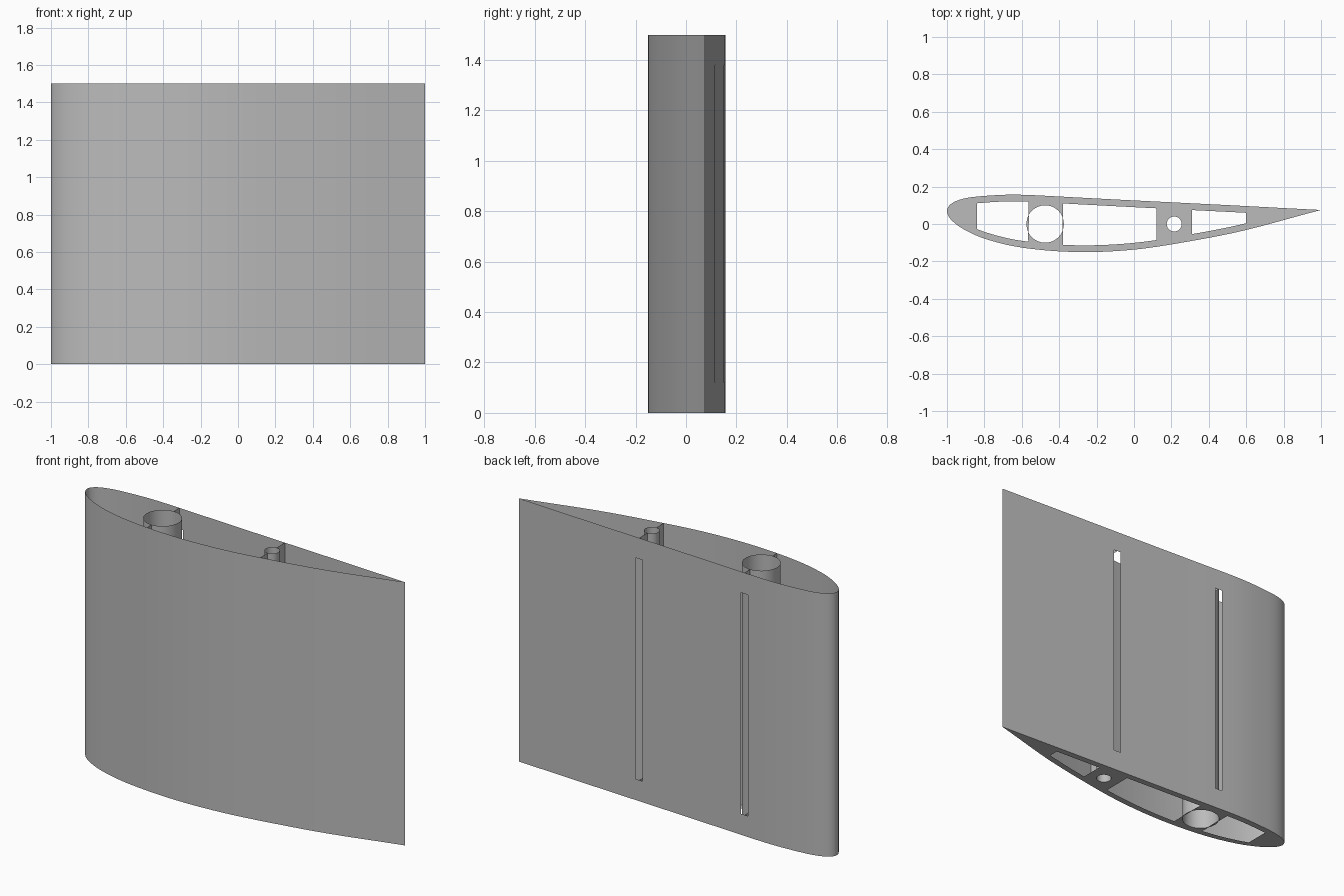
import bpy, bmesh, math

if "Cube" in bpy.data.objects:
    bpy.data.objects.remove(bpy.data.objects["Cube"])

HEIGHT = 1.5
SLOT_LOW, SLOT_HIGH, SLOT_HALF = 0.12, 1.38, 0.022
LEVELS = [0, SLOT_LOW, SLOT_HIGH, HEIGHT]
TUBES = {"main": (-0.475, 0.1), "rear": (0.215, 0.04)}   # x and radius
BAYS = [(-0.84, -0.565), (-0.38, 0.12), (0.31, 0.6)]     # openings in the rib
MARGIN = 0.036

BACK = [(-1, .07), (-.97, .113), (-.9, .138), (-.8, .15), (-.65, .157),
        (-.475, .151), (0, .126), (.5, .101), (1, .075)]
FRONT = [(-1, .07), (-.97, .015), (-.9, -.034), (-.8, -.078), (-.6, -.126),
         (-.3, -.15), (0, -.137), (.3, -.092), (.6, -.032), (1, .075)]

grey = bpy.data.materials.new("light_grey")
grey.use_nodes = True
COLOUR = (0.5, 0.5, 0.5, 1)
grey.diffuse_color = COLOUR
grey.node_tree.nodes["Principled BSDF"].inputs["Base Color"].default_value = COLOUR


def height_at(points, x):
    """Smooth curve through the points, eased by a root so the nose is round."""
    s = math.sqrt(max(x + 1, 0))
    knots = [(math.sqrt(px + 1), py) for px, py in points]
    last = len(knots) - 1

    def slope(i):
        (a, ya), (b, yb) = knots[max(i - 1, 0)], knots[min(i + 1, last)]
        return (yb - ya) / (b - a)

    i = max(k for k in range(last) if knots[k][0] <= s + 1e-9)
    (a, ya), (b, yb) = knots[i], knots[i + 1]
    w = b - a
    t = (s - a) / w
    return ((2*t**3 - 3*t*t + 1) * ya + (t**3 - 2*t*t + t) * w * slope(i)
            + (3*t*t - 2*t**3) * yb + (t**3 - t*t) * w * slope(i + 1))


def back(x):
    return height_at(BACK, x)


def front(x):
    return height_at(FRONT, x)


def finish(name, bm, smooth=True):
    bmesh.ops.remove_doubles(bm, verts=bm.verts, dist=1e-5)
    mesh = bpy.data.meshes.new(name)
    bm.to_mesh(mesh)
    bm.free()
    mesh.materials.append(grey)
    obj = bpy.data.objects.new(name, mesh)
    bpy.context.collection.objects.link(obj)
    if smooth:
        bpy.ops.object.select_all(action='DESELECT')
        obj.select_set(True)
        bpy.context.view_layer.objects.active = obj
        bpy.ops.object.shade_smooth_by_angle(angle=math.radians(30))
    return obj


def wall(name, path, levels=LEVELS, is_open=lambda a, b, row: False):
    """Upright sheet along a plan path, leaving out the open cells."""
    bm = bmesh.new()
    for a, b in zip(path, path[1:]):
        for row, (low, high) in enumerate(zip(levels, levels[1:])):
            if not is_open(a, b, row):
                corners = [(*a, low), (*b, low), (*b, high), (*a, high)]
                bm.faces.new([bm.verts.new(c) for c in corners])
    return finish(name, bm)


def circle(x, r, n=48):
    return [(x + r * math.cos(2 * math.pi * i / n), r * math.sin(2 * math.pi * i / n))
            for i in range(n)]


# Plan outline, from the trailing edge along the back, round the nose, along the front
COUNT = 48
stations = [-1 + 2 * (i / COUNT) ** 2 for i in range(COUNT + 1)]
slot_edges = [x + side * SLOT_HALF for x, _ in TUBES.values() for side in (-1, 1)]
back_x = [x for x in stations
          if all(abs(x - tx) > SLOT_HALF + 0.005 for tx, _ in TUBES.values())]
back_x = sorted(back_x + slot_edges, reverse=True)
outline = [(x, back(x)) for x in back_x] + [(x, front(x)) for x in stations[1:]]


# Outer skin with a tall slot beside each tube at the back
def in_slot(a, b, row):
    mid = (a[0] + b[0]) / 2
    on_back = a[1] > 0.08 and b[0] < a[0]
    return row == 1 and on_back and any(abs(mid - x) < SLOT_HALF for x, _ in TUBES.values())


wall("wing_skin", outline, is_open=in_slot)

# Spar tubes and the thin webs that tie them to the skin
for label, (x, r) in TUBES.items():
    ring = circle(x, r)
    wall(label + "_spar_tube", ring + ring[:1], [0, HEIGHT])
    wall(label + "_front_web", [(x, front(x)), (x, -r)], [0, HEIGHT])
    wall(label + "_back_web", [(x, r), (x, back(x))],
         is_open=lambda a, b, row: row == 1)

# Bottom rib with bays and tube holes
bm = bmesh.new()
loops = [outline[:-1]] + [circle(x, r) for x, r in TUBES.values()]
for x0, x1 in BAYS:
    xs = [x0 + (x1 - x0) * i / 8 for i in range(9)]
    loops.append([(x, back(x) - MARGIN) for x in xs]
                 + [(x, front(x) + MARGIN) for x in reversed(xs)])
for loop in loops:
    verts = [bm.verts.new((x, y, 0)) for x, y in loop]
    for i, v in enumerate(verts):
        bm.edges.new((verts[i - 1], v))
bmesh.ops.triangle_fill(bm, edges=bm.edges[:], use_beauty=True, normal=(0, 0, -1))
finish("bottom_rib", bm, smooth=False)
